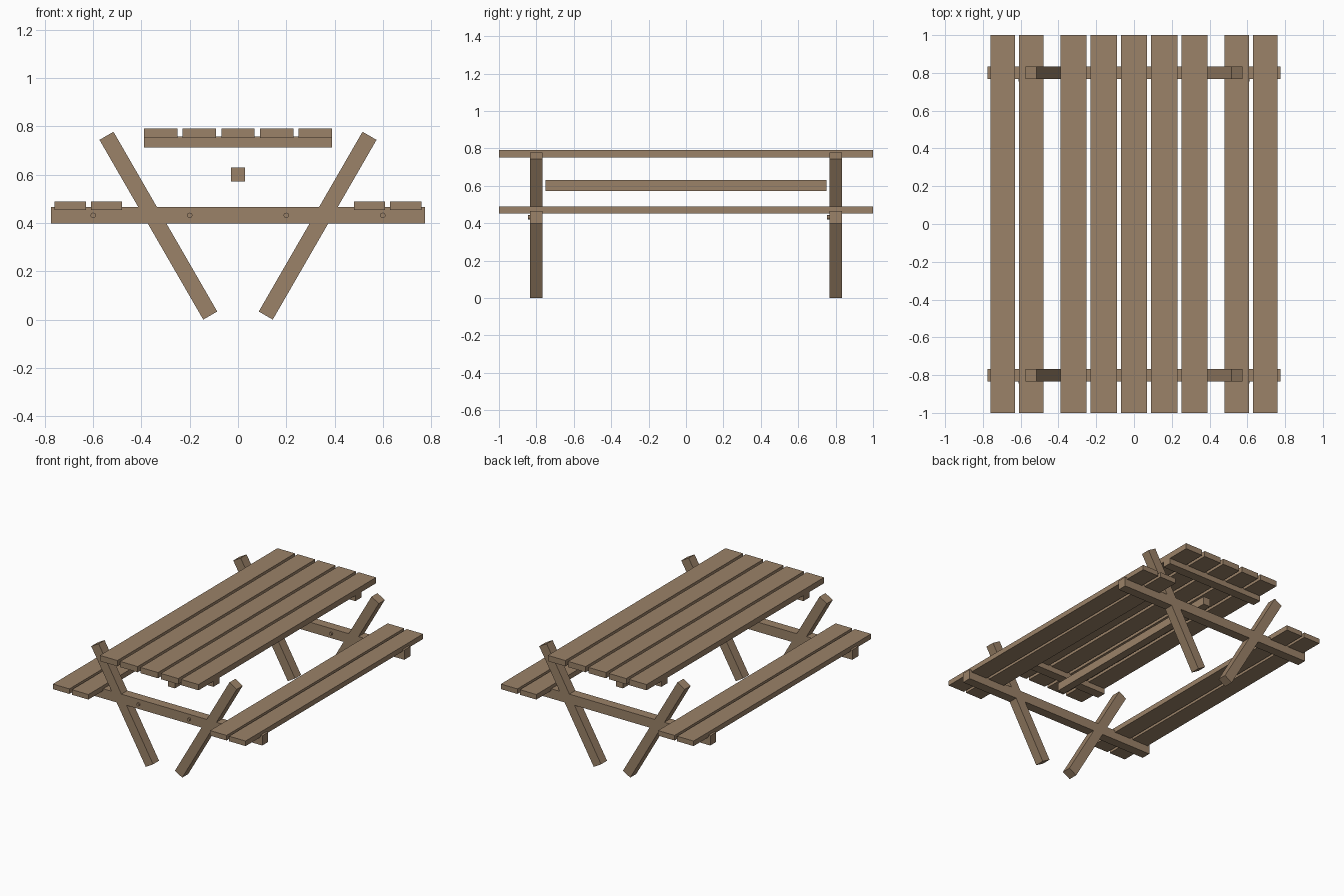
import bpy
import math

cube = bpy.data.objects.get("Cube")
if cube:
    bpy.data.objects.remove(cube, do_unlink=True)

# One wood colour for the whole table
WOOD = (0.328, 0.223, 0.138, 1.0)
wood = bpy.data.materials.new("brown_wood")
wood.use_nodes = True
wood.diffuse_color = WOOD
wood.node_tree.nodes["Principled BSDF"].inputs["Base Color"].default_value = WOOD


def beam(name, centre, size, tilt=0.0):
    """Rectangular timber, optionally tilted around the y axis."""
    bpy.ops.mesh.primitive_cube_add(size=1, location=centre)
    ob = bpy.context.object
    ob.name = name
    ob.scale = size
    bpy.ops.object.transform_apply(location=False, rotation=False, scale=True)
    ob.rotation_euler = (0, tilt, 0)
    ob.data.materials.append(wood)
    return ob


def bolt(name, x, y, z):
    """Small bolt head facing the front."""
    bpy.ops.mesh.primitive_cylinder_add(
        vertices=16, radius=0.011, depth=0.024,
        location=(x, y, z), rotation=(math.pi / 2, 0, 0))
    ob = bpy.context.object
    ob.name = name
    ob.data.materials.append(wood)
    bpy.ops.object.shade_smooth_by_angle()


THICK = 0.067      # timber thickness of the end frames
FRAME_Y = 0.80     # distance of the end frames from the middle

# Table top planks
for i in range(5):
    beam(f"top_plank_{i + 1}", ((i - 2) * 0.16, 0, 0.772), (0.138, 2.0, 0.041))

# Bench planks, two on each side
for side, sx in (("left", 1), ("right", -1)):
    for part, x in (("inner", 0.545), ("outer", 0.695)):
        beam(f"{side}_bench_{part}_plank", (sx * x, 0, 0.471), (0.13, 2.0, 0.036))

# End frames: cleat, bench support, slanted legs and bolts
for end, sy in (("front", -1), ("back", 1)):
    y = sy * FRAME_Y
    beam(f"{end}_top_cleat", (0, y, 0.736), (0.778, THICK, 0.047))
    beam(f"{end}_bench_support", (0, y, 0.432), (1.55, THICK, 0.069))
    for side, sx in (("left", 1), ("right", -1)):
        beam(f"{end}_{side}_leg", (sx * 0.33, y, 0.389), (THICK, THICK, 0.86),
             sx * math.radians(30))
    for i in range(4):
        bolt(f"{end}_bolt_{i + 1}", -0.6 + i * 0.4, y - THICK / 2, 0.432)

# Long stretcher under the table top
beam("centre_stretcher", (0, 0, 0.602), (0.056, 1.5, 0.058))
